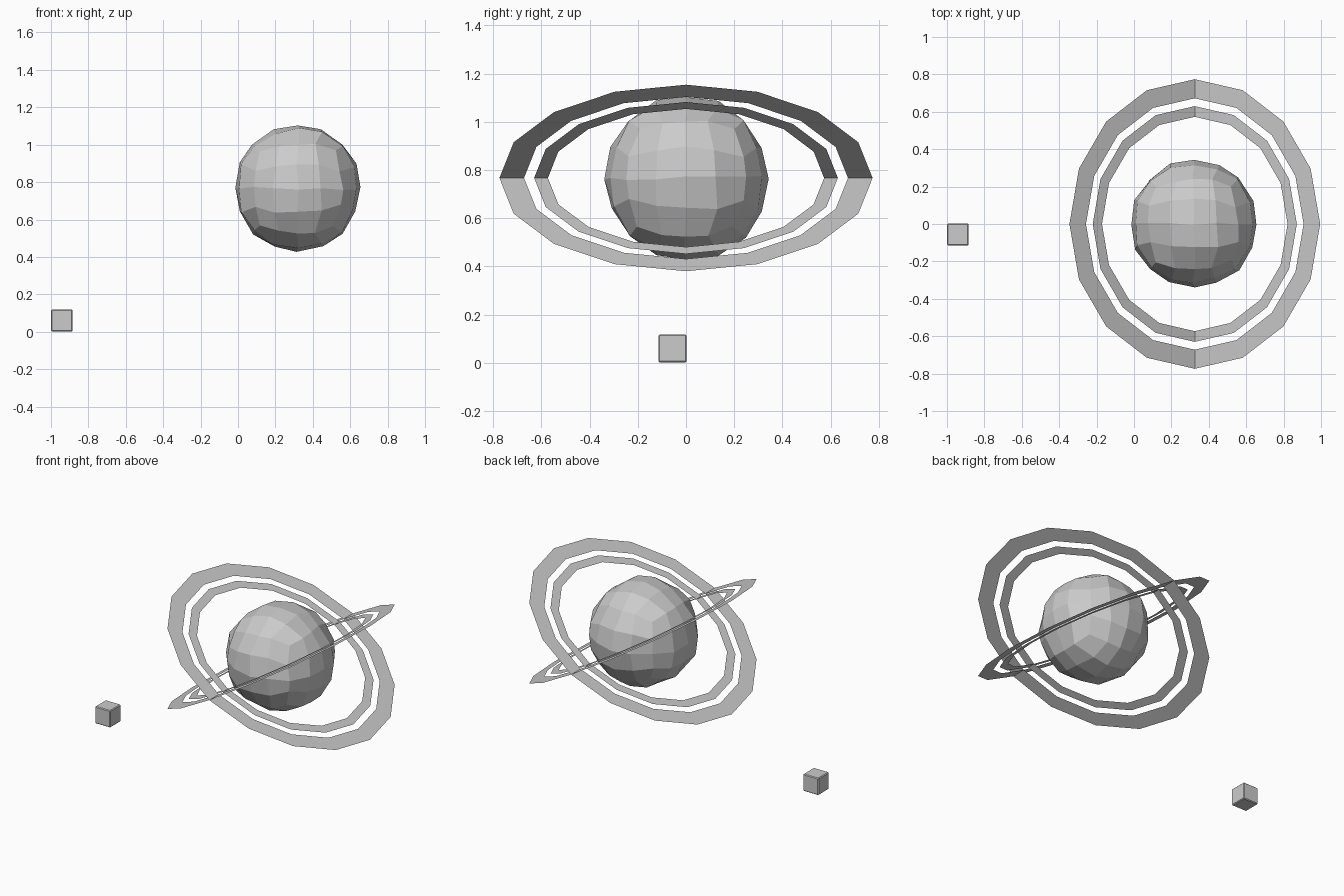
import bpy, bmesh, math, random
from mathutils import Matrix, Vector

if "Cube" in bpy.data.objects:
    bpy.data.objects.remove(bpy.data.objects["Cube"])

random.seed(4)
CENTRE = Vector((0.325, 0, 0.767))


def add_object(name, bm, location):
    mesh = bpy.data.meshes.new(name)
    bm.to_mesh(mesh)
    bm.free()
    ob = bpy.data.objects.new(name, mesh)
    ob.location = location
    bpy.context.collection.objects.link(ob)
    return ob


# Planet: faceted cube-sphere with slightly uneven vertices
bm = bmesh.new()
bmesh.ops.create_cube(bm, size=2)
bmesh.ops.subdivide_edges(bm, edges=bm.edges[:], cuts=3, use_grid_fill=True)
for v in bm.verts:
    direction = Vector([math.tan(c * math.pi / 4) for c in v.co]).normalized()
    jitter = Vector([random.uniform(-0.009, 0.009) for _ in range(3)])
    v.co = direction * 0.341 + jitter
add_object("planet", bm, CENTRE - Vector((0.006, 0, 0)))


# Flat 16-sided ring bands, tilted about the y axis
def ring(name, inner, outer, tilt, sides=16):
    bm = bmesh.new()
    loops = []
    for r in (inner, outer):
        loops.append([bm.verts.new((r * math.cos(a), r * math.sin(a), 0))
                      for a in (math.tau * i / sides for i in range(sides))])
    a, b = loops
    for i in range(sides):
        j = (i + 1) % sides
        bm.faces.new((a[i], b[i], b[j], a[j]))
    bm.transform(Matrix.Rotation(math.radians(tilt), 4, 'Y'))
    add_object(name, bm, CENTRE)


for side, tilt in (("rising", -30), ("falling", 30)):
    ring("outer_ring_" + side, 0.672, 0.774, tilt)
    ring("inner_ring_" + side, 0.573, 0.63, tilt)

# Small cube moon with softened edges
bm = bmesh.new()
bmesh.ops.create_cube(bm, size=0.116)
moon = add_object("cube_moon", bm, (-0.942, -0.056, 0.06))
bevel = moon.modifiers.new("bevel", 'BEVEL')
bevel.width = 0.005
bevel.segments = 1
